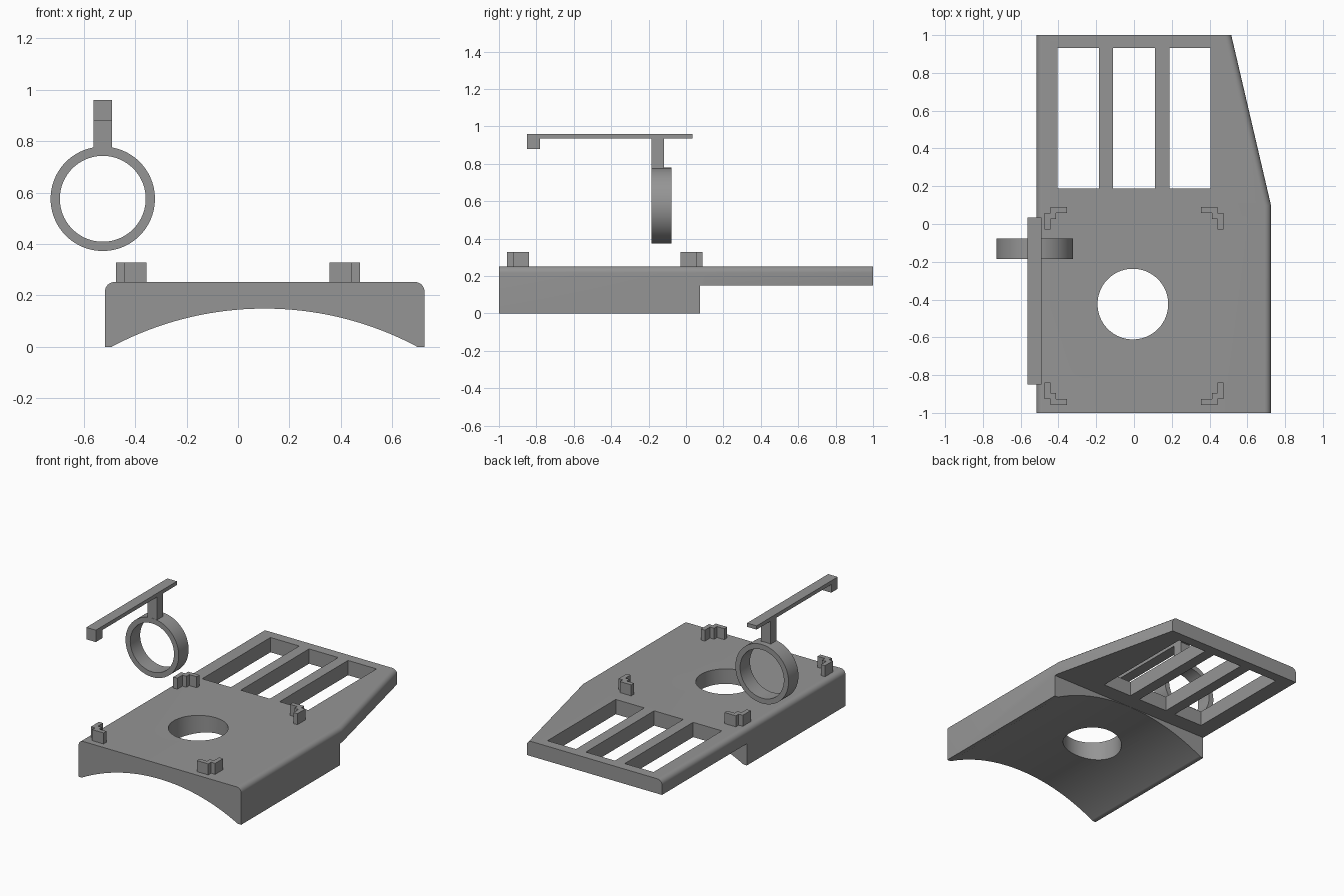
import bpy, bmesh, math
from mathutils import Vector

if "Cube" in bpy.data.objects:
    bpy.data.objects.remove(bpy.data.objects["Cube"])

grey = bpy.data.materials.new("mid grey")
grey.diffuse_color = (0.3, 0.3, 0.3, 1)
grey.use_nodes = True
grey.node_tree.nodes["Principled BSDF"].inputs["Base Color"].default_value = grey.diffuse_color


def prism(name, pts, lo, hi, axis="z", bevel=None):
    """Extrude a flat outline along z (points are x, y) or along y (points are x, z)."""
    bm = bmesh.new()
    place = (lambda p, h: (p[0], p[1], h)) if axis == "z" else (lambda p, h: (p[0], h, p[1]))
    face = bm.faces.new([bm.verts.new(place(p, lo)) for p in pts])
    new = bmesh.ops.extrude_face_region(bm, geom=[face])["geom"]
    shift = Vector(place((0, 0), hi - lo))
    bmesh.ops.translate(bm, vec=shift, verts=[g for g in new if isinstance(g, bmesh.types.BMVert)])
    bmesh.ops.recalc_face_normals(bm, faces=bm.faces)
    if bevel:
        rule, width = bevel
        bmesh.ops.bevel(bm, geom=[e for e in bm.edges if rule(e)], offset=width,
                        segments=8, profile=0.5, affect="EDGES")
    me = bpy.data.meshes.new(name)
    bm.to_mesh(me)
    bm.free()
    me.materials.append(grey)
    ob = bpy.data.objects.new(name, me)
    bpy.context.collection.objects.link(ob)
    return ob


def box(name, x0, x1, y0, y1, z0, z1):
    return prism(name, [(x0, y0), (x1, y0), (x1, y1), (x0, y1)], z0, z1)


def circle(cx, cy, r, n=96):
    return [(cx + r * math.cos(2 * math.pi * i / n), cy + r * math.sin(2 * math.pi * i / n))
            for i in range(n)]


def select(ob):
    bpy.ops.object.select_all(action="DESELECT")
    ob.select_set(True)
    bpy.context.view_layer.objects.active = ob


def combine(ob, other, operation="DIFFERENCE"):
    mod = ob.modifiers.new("combine", "BOOLEAN")
    mod.operation, mod.object, mod.solver = operation, other, "EXACT"
    select(ob)
    bpy.ops.object.modifier_apply(modifier=mod.name)
    bpy.data.objects.remove(other)


def smooth(ob):
    select(ob)
    bpy.ops.object.shade_smooth_by_angle(angle=math.radians(30))


# Base plate: tapered outline with rounded long top edges
def long_top_edge(e):
    a, b = (v.co for v in e.verts)
    return min(a.z, b.z) > 0.2 and abs(a.y - b.y) > 0.1


outline = [(-0.517, -1), (0.725, -1), (0.725, 0.1), (0.515, 1), (-0.517, 1)]
base = prism("base_plate", outline, 0, 0.252, bevel=(long_top_edge, 0.035))

# Thin rear half
combine(base, box("rear_cutter", -1, 1, 0.075, 1.2, -0.2, 0.15))

# Arched underside
rise, half, mid = 0.149, 0.595, 0.103
R = (half ** 2 + rise ** 2) / (2 * rise)
sweep = math.asin(half / R) * 1.03
arch = [(mid + R * math.sin(a), rise - R + R * math.cos(a))
        for a in (sweep * (i / 24 - 1) for i in range(49))]
arch += [(arch[-1][0], -0.2), (arch[0][0], -0.2)]
combine(base, prism("arch_cutter", arch, -1.2, 0.3, "y"))

# Round hole and three rear slots
combine(base, prism("hole_cutter", circle(-0.006, -0.424, 0.187), -0.2, 0.5))
for x0, x1 in ((-0.405, -0.185), (-0.11, 0.112), (0.187, 0.405)):
    combine(base, box("slot_cutter", x0, x1, 0.187, 0.932, -0.2, 0.5))
smooth(base)

# Corner brackets: notched L shapes mirrored around the hole
t, L = 0.031, 0.118
ell = [(t, 0), (L, 0), (L, t), (2 * t, t), (2 * t, 2 * t),
       (t, 2 * t), (t, L), (0, L), (0, t), (t, t)]
for sx, side in ((-1, "left"), (1, "right")):
    for sy, end in ((-1, "front"), (1, "back")):
        pts = [(sx * (0.474 - u), -0.434 + sy * (0.523 - v)) for u, v in ell]
        prism(f"corner_bracket_{end}_{side}", pts, 0.252, 0.328)

# Ring holder floating beside the plate
ring = prism("ring", circle(-0.526, 0.576, 0.203), -0.185, -0.077, "y")
combine(ring, prism("ring_cutter", circle(-0.526, 0.576, 0.167), -0.4, 0.2, "y"))
smooth(ring)

# Lever: stem, long bar and hooked tip
x0, x1 = -0.563, -0.49
box("lever_stem", x0, x1, -0.184, -0.117, 0.768, 0.934)
lever = [(-0.85, 0.878), (-0.78, 0.878), (-0.78, 0.934), (0.034, 0.934), (0.034, 0.96), (-0.85, 0.96)]
bar = prism("lever_bar", [(-y, z) for y, z in lever], x0, x1, "y")
# turn the side profile so its length runs along y
for v in bar.data.vertices:
    v.co = (v.co.y, -v.co.x, v.co.z)
